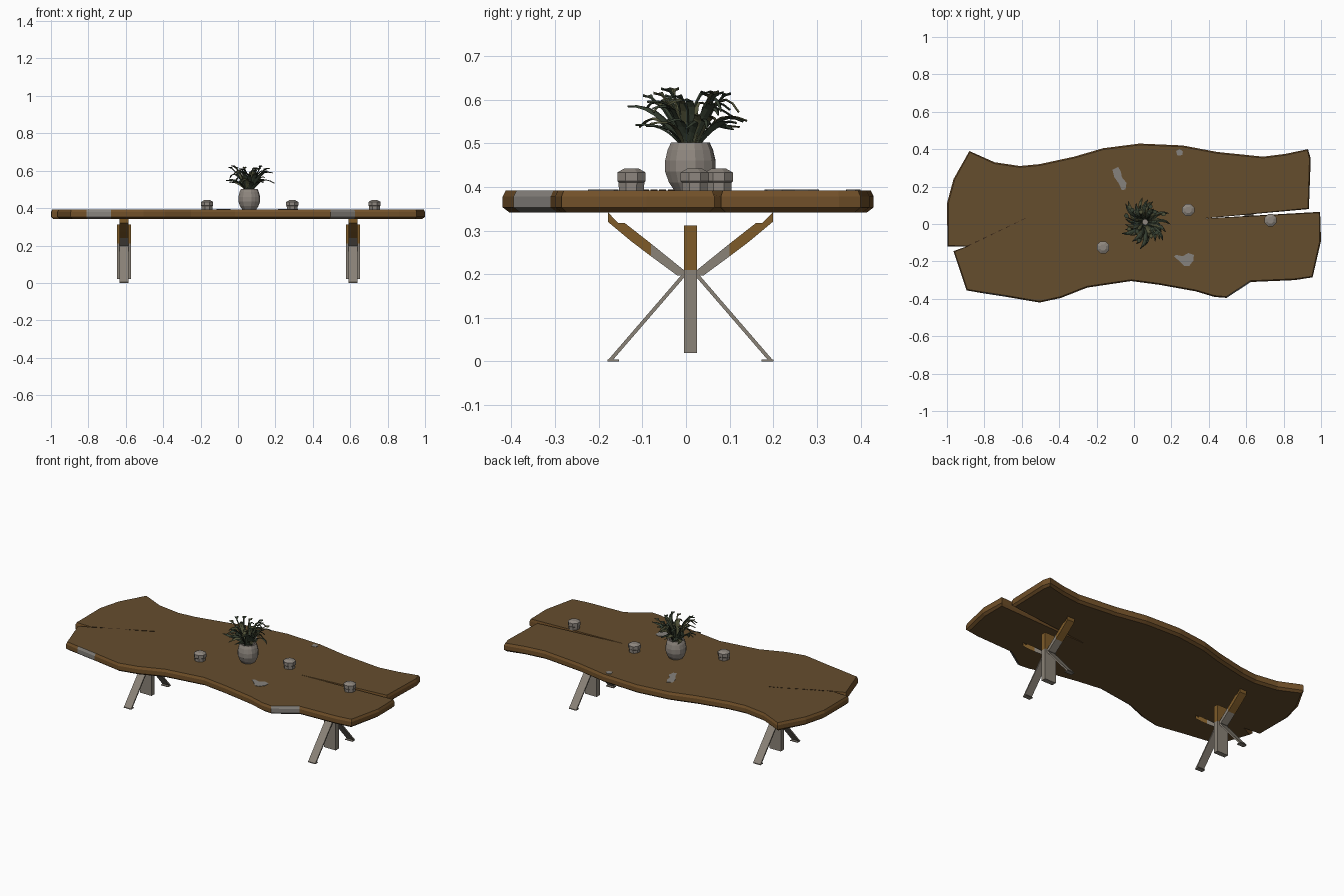
import bpy, bmesh, math, random
from mathutils import Vector

if "Cube" in bpy.data.objects:
    bpy.data.objects.remove(bpy.data.objects["Cube"])

random.seed(4)


def material(name, rgb):
    m = bpy.data.materials.new(name)
    m.diffuse_color = (*rgb, 1)
    m.use_nodes = True
    m.node_tree.nodes["Principled BSDF"].inputs["Base Color"].default_value = m.diffuse_color
    return m


WOOD = material("walnut top", (0.130, 0.074, 0.027))
EDGE = material("walnut edge", (0.165, 0.080, 0.022))
CRACK = material("crack brown", (0.035, 0.018, 0.008))
LEG_WOOD = material("leg wood", (0.21, 0.105, 0.022))
METAL = material("leg grey", (0.255, 0.225, 0.185))
RESIN = material("resin grey", (0.24, 0.225, 0.205))
STONE = material("stone grey", (0.27, 0.24, 0.21))
LEAF = material("dark leaf", (0.040, 0.055, 0.034))
OLIVE = material("olive leaf", (0.085, 0.088, 0.042))


def finish(name, bm, *mats):
    bmesh.ops.recalc_face_normals(bm, faces=bm.faces)
    me = bpy.data.meshes.new(name)
    bm.to_mesh(me)
    bm.free()
    for m in mats:
        me.materials.append(m)
    ob = bpy.data.objects.new(name, me)
    bpy.context.collection.objects.link(ob)
    return ob


def loft(bm, rings, caps=True):
    """Skin closed rings of points, returning side faces per ring."""
    vs = [[bm.verts.new(p) for p in r] for r in rings]
    n = len(vs[0])
    for a, b in zip(vs, vs[1:]):
        for i in range(n):
            bm.faces.new((a[i], a[(i + 1) % n], b[(i + 1) % n], b[i]))
    if caps:
        bm.faces.new(vs[0][::-1])
        bm.faces.new(vs[-1])


def prism_z(name, pts, z0, z1, mat):
    bm = bmesh.new()
    loft(bm, [[(x, y, z) for x, y in pts] for z in (z0, z1)])
    return finish(name, bm, mat)


def prism_x(name, pts, x, half, mat):
    bm = bmesh.new()
    loft(bm, [[(x + s * half, y, z) for y, z in pts] for s in (-1, 1)])
    return finish(name, bm, mat)


def turned(name, cx, cy, profile, sides, mat, rib=0.0):
    bm = bmesh.new()
    rings = []
    for r, z in profile:
        ring = []
        for i in range(sides):
            a = 2 * math.pi * (i + 0.5) / sides
            q = r * (1 - rib * (i % 2))
            ring.append((cx + q * math.cos(a), cy + q * math.sin(a), z))
        rings.append(ring)
    loft(bm, rings)
    return finish(name, bm, mat)


# Live-edge slab outline, clockwise from the back left corner
OUTLINE = [(-.88, .39), (-.745, .33), (-.61, .31), (-.505, .32), (-.32, .36), (-.165, .405),
           (.03, .43), (.26, .42), (.445, .385), (.69, .36), (.81, .375), (.93, .40),
           (.945, .35), (.935, .08), (.38, .03), (.995, .065), (1.0, -.09), (.955, -.285),
           (.86, -.30), (.625, -.31), (.495, -.395), (.43, -.39), (.33, -.36), (.135, -.325),
           (-.015, -.305), (-.25, -.34), (-.39, -.395), (-.505, -.42), (-.68, -.39),
           (-.81, -.37), (-.895, -.355), (-.965, -.145), (-.895, -.12), (-.997, -.12),
           (-1.0, .11), (-.965, .24)]


def inset(pts, d):
    out = []
    for i, p in enumerate(pts):
        p0, p1, p2 = Vector(pts[i - 1]), Vector(p), Vector(pts[(i + 1) % len(pts)])
        e1, e2 = (p1 - p0).normalized(), (p2 - p1).normalized()
        n = Vector((e1.y + e2.y, -e1.x - e2.x)).normalized()
        out.append(p1 + n * d)
    return out


bm = bmesh.new()
loft(bm, [[(p.x, p.y, z) for p in inset(OUTLINE, d)]
          for d, z in ((.016, .341), (0, .353), (0, .378), (.007, .392))])
bmesh.ops.recalc_face_normals(bm, faces=bm.faces)
for f in bm.faces:
    c = f.calc_center_median()
    if abs(f.normal.z) < 0.98:
        f.material_index = 1
        # resin filled stretches of the front edge
        if c.z > .345 and c.y < -.3 and (.52 < c.x < .6 or -.78 < c.x < -.71):
            f.material_index = 2
bmesh.ops.triangulate(bm, faces=[f for f in bm.faces if len(f.verts) > 4])
finish("table_top", bm, WOOD, EDGE, RESIN)

# Broken hairline crack at the left end
start, end = Vector((-.89, -.118)), Vector((-.56, .04))
along = (end - start).normalized()
side = Vector((-along.y, along.x))
for i in range(8):
    p = start.lerp(end, i / 8)
    w = .004 - .0003 * i
    tri = [p - side * w, p + along * .03, p + side * w]
    prism_z("crack_dash", [tuple(v) for v in tri], .390, .3935, CRACK)

# Resin knots in the top
KNOTS = {
    "long_knot": [(-.115, .29), (-.085, .305), (-.07, .28), (-.065, .25), (-.04, .22),
                  (-.045, .185), (-.065, .18), (-.08, .215), (-.105, .25)],
    "small_knot": [(.225, .39), (.245, .40), (.262, .388), (.258, .368), (.232, .366)],
    "front_knot": [(.215, -.175), (.225, -.165), (.26, -.172), (.29, -.155), (.32, -.165),
                   (.318, -.195), (.295, -.225), (.27, -.225), (.245, -.2)],
}
for name, pts in KNOTS.items():
    prism_z(name, pts, .389, .394, RESIN)

# Two leg stands: an upright bar crossed by slanted blades
CY = .01
for x in (-.61, .615):
    for name, z0, z1, mat in (("upright_lower", .02, .21, METAL), ("upright_upper", .21, .312, LEG_WOOD)):
        prism_x(name, [(CY - .015, z0), (CY + .015, z0), (CY + .015, z1), (CY - .015, z1)], x, .038, mat)
    for s in (-1, 1):
        def flip(pts):
            return [(CY + s * y, z) for y, z in pts]
        prism_x("leg_blade", flip([(.012, .195), (.178, .003), (.189, .003), (.012, .208)]), x, .024, METAL)
        prism_x("foot_plate", flip([(.163, 0), (.19, 0), (.19, .004), (.163, .004)]), x, .024, METAL)
        prism_x("arm_inner", flip([(.012, .196), (.03, .197), (.09, .241), (.09, .27), (.012, .207)]),
                x, .024, METAL)
        prism_x("arm_outer", flip([(.09, .241), (.135, .275), (.189, .32), (.189, .342), (.165, .317),
                                   (.15, .317), (.09, .27)]), x, .024, LEG_WOOD)

# Candle cups
for x, y in ((.29, .075), (.73, .02), (-.165, -.125)):
    turned("candle_cup", x, y, [(.031, .39), (.032, .41), (.035, .413), (.035, .433), (.018, .442)],
           8, STONE)

# Ribbed vase
VX, VY = .06, .01
turned("vase", VX, VY, [(.036, .39), (.05, .41), (.059, .435), (.059, .46), (.053, .485),
                        (.045, .502), (.038, .502), (.036, .488)], 16, STONE, .04)


# Plant: folded arching leaves and upright stems with flared tips
def spine(ang, reach, height, droop, t):
    r = .018 + reach * t ** 1.3
    z = .488 + height * math.sin(t * (math.pi / 2 + droop))
    a = ang + .25 * math.sin(3 * t)
    return Vector((VX + r * math.cos(a), VY + r * math.sin(a), z))


def leaf(bm, ang, reach, height, droop, width):
    steps = 7
    twist = random.uniform(-.9, .9)
    rings = []
    for k in range(steps + 1):
        t = k / steps
        p = spine(ang, reach, height, droop, t)
        tan = (spine(ang, reach, height, droop, t + .02) - p).normalized()
        out = tan.cross(Vector((math.sin(ang + twist * t), -math.cos(ang + twist * t), .2))).normalized()
        sd = tan.cross(out).normalized()
        w = width * (.3 + .9 * math.sin(math.pi * min(1, t * .95 + .03)) ** .8)
        if k == steps:
            w = .0015
        rings.append([p - sd * w, p + out * .002, p + sd * w, p - out * .003])
    loft(bm, rings)


def stem(bm, ang, reach, height):
    rings = []
    for t, r in ((0, .004), (.3, .0035), (.6, .003), (.88, .004), (.95, .008), (1, .012)):
        p = spine(ang, reach, height, -.25, t)
        rings.append([p + Vector((r * math.cos(b), r * math.sin(b), .3 * r * math.sin(2 * b)))
                      for b in [math.pi * j / 3 for j in range(6)]])
    loft(bm, rings)


dark, olive = bmesh.new(), bmesh.new()
for q in range(4):
    base = math.pi / 4 + q * math.pi / 2
    for j in range(9):
        leaf(olive if j % 3 == 0 else dark, base + (j - 4) * .17 + random.uniform(-.06, .06),
             random.uniform(.06, .13), random.uniform(.05, .12),
             random.uniform(.1, .85), random.uniform(.007, .011))
    for j in range(3):
        stem(dark if j else olive, base + (j - 1) * .42, random.uniform(.035, .09),
             random.uniform(.125, .143))
finish("plant_leaves_dark", dark, LEAF)
finish("plant_leaves_olive", olive, OLIVE)
